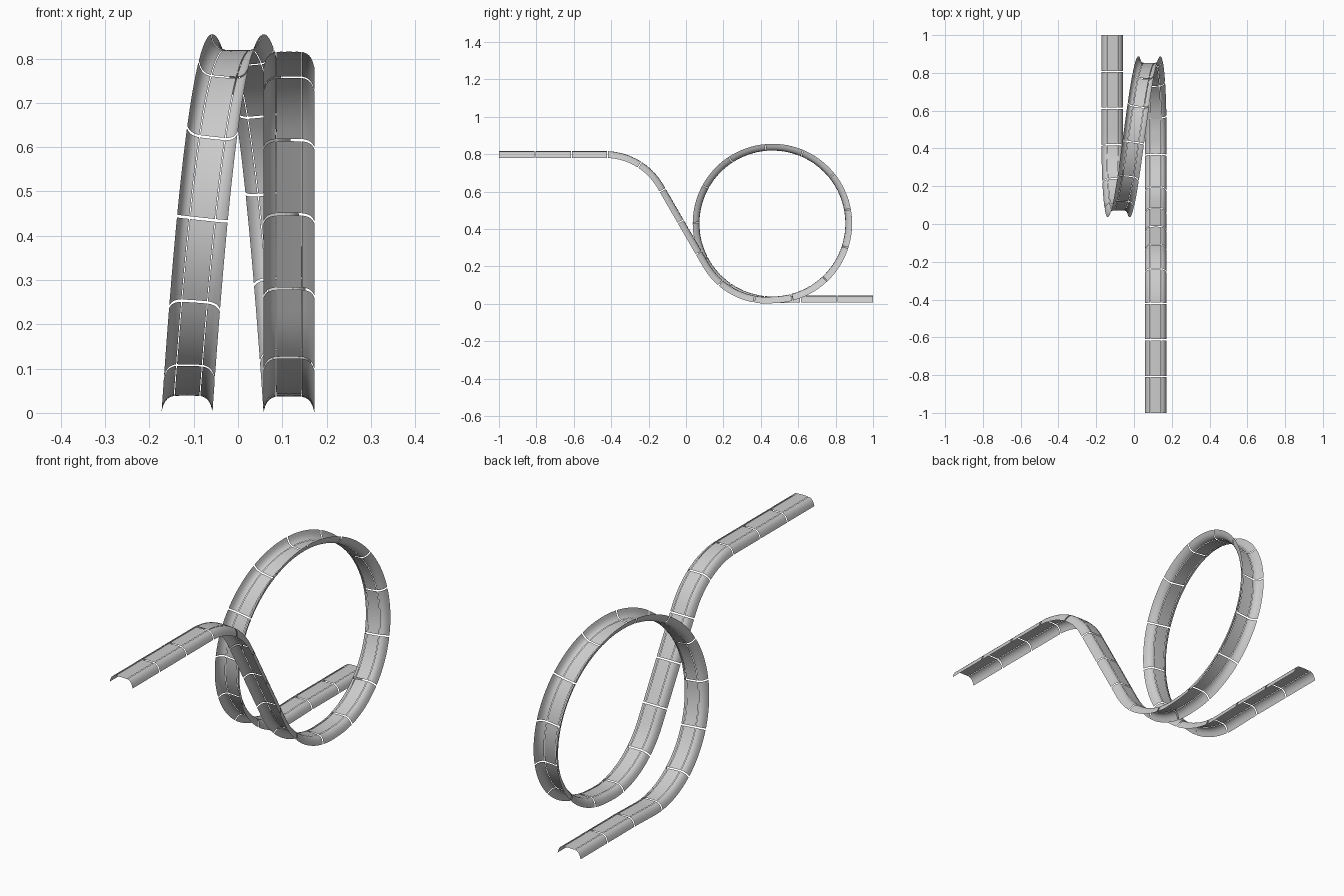
import bpy, math
from mathutils import Vector

if "Cube" in bpy.data.objects:
    bpy.data.objects.remove(bpy.data.objects["Cube"])

X0 = 0.115            # lane offset of entry / exit
TOP, LOW = 0.816, 0.037
YC, R = 0.462, 0.39   # loop centre in y and ridge radius
PIECES, STEPS, GAP = 25, 8, 0.006


def ridge_path():
    """Dense ridge line: upper straight, S-slope, loop, lower straight."""
    pts = []

    def line(a, b, n=60):
        a, b = Vector(a), Vector(b)
        pts.extend(a.lerp(b, i / n) for i in range(n))

    mid = (TOP + LOW) / 2
    r, ang = 0.36, math.radians(60)
    half = r * math.sin(ang) + ((TOP - LOW) / 2 - r * (1 - math.cos(ang))) / math.tan(ang)
    line((X0, -1, TOP), (X0, -half, TOP))
    crest = [Vector((X0, -half + r * math.sin(ang * i / 60), TOP - r + r * math.cos(ang * i / 60)))
             for i in range(61)]
    dip = [Vector((X0, -p.y, 2 * mid - p.z)) for p in reversed(crest)]
    pts.extend(crest[:-1])
    line(crest[-1], dip[0])
    pts.extend(dip[:-1])
    line(dip[-1], (X0, YC, 0.039), 5)
    for i in range(400):
        t = 2 * math.pi * i / 400
        pts.append(Vector((X0 * math.cos(t / 2), YC + R * math.sin(t), 0.039 + R * (1 - math.cos(t)))))
    line((-X0, YC, 0.039), (-X0, 0.6, 0.043))
    line((-X0, 0.6, 0.043), (-X0, 1, 0.043))
    pts.append(Vector((-X0, 1, 0.043)))
    return pts


path = ridge_path()
dist = [0.0]
for a, b in zip(path, path[1:]):
    dist.append(dist[-1] + (b - a).length)
total = dist[-1]


def at(s):
    s = min(max(s, 0), total)
    i = 0
    while i < len(dist) - 2 and dist[i + 1] < s:
        i += 1
    return path[i].lerp(path[i + 1], (s - dist[i]) / max(dist[i + 1] - dist[i], 1e-9))


def frame(s):
    """Position, sideways axis and riding-surface normal at a distance."""
    t = (at(s + 0.006) - at(s - 0.006)).normalized()
    n = Vector((0, -t.z, t.y)).normalized()
    return at(s), t.cross(n), n


# Cross-section: flat crown and two rounded sides with a hairline seam
crown = [(-0.028, -0.0008), (0, 0), (0.028, -0.0008)]
right = [(0.0300, -0.001), (0.037, -0.003), (0.0435, -0.007), (0.049, -0.013),
         (0.0535, -0.022), (0.0575, -0.036)]
left = [(-u, v) for u, v in reversed(right)]


def panels(name, profile):
    verts, faces = [], []
    w = len(profile)
    for p in range(PIECES):
        s0 = total * p / PIECES + (GAP / 2 if p else 0)
        s1 = total * (p + 1) / PIECES - (GAP / 2 if p < PIECES - 1 else 0)
        base = len(verts)
        for k in range(STEPS + 1):
            o, side, n = frame(s0 + (s1 - s0) * k / STEPS)
            verts += [o + side * u + n * v for u, v in profile]
        for k in range(STEPS):
            for j in range(w - 1):
                a = base + k * w + j
                faces.append((a, a + 1, a + w + 1, a + w))
    me = bpy.data.meshes.new(name)
    me.from_pydata(verts, [], faces)
    ob = bpy.data.objects.new(name, me)
    bpy.context.collection.objects.link(ob)
    bpy.context.view_layer.objects.active = ob
    ob.select_set(True)
    bpy.ops.object.shade_smooth_by_angle(angle=math.radians(35))
    ob.select_set(False)


panels("track_crown", crown)
panels("track_right_side", right)
panels("track_left_side", left)
